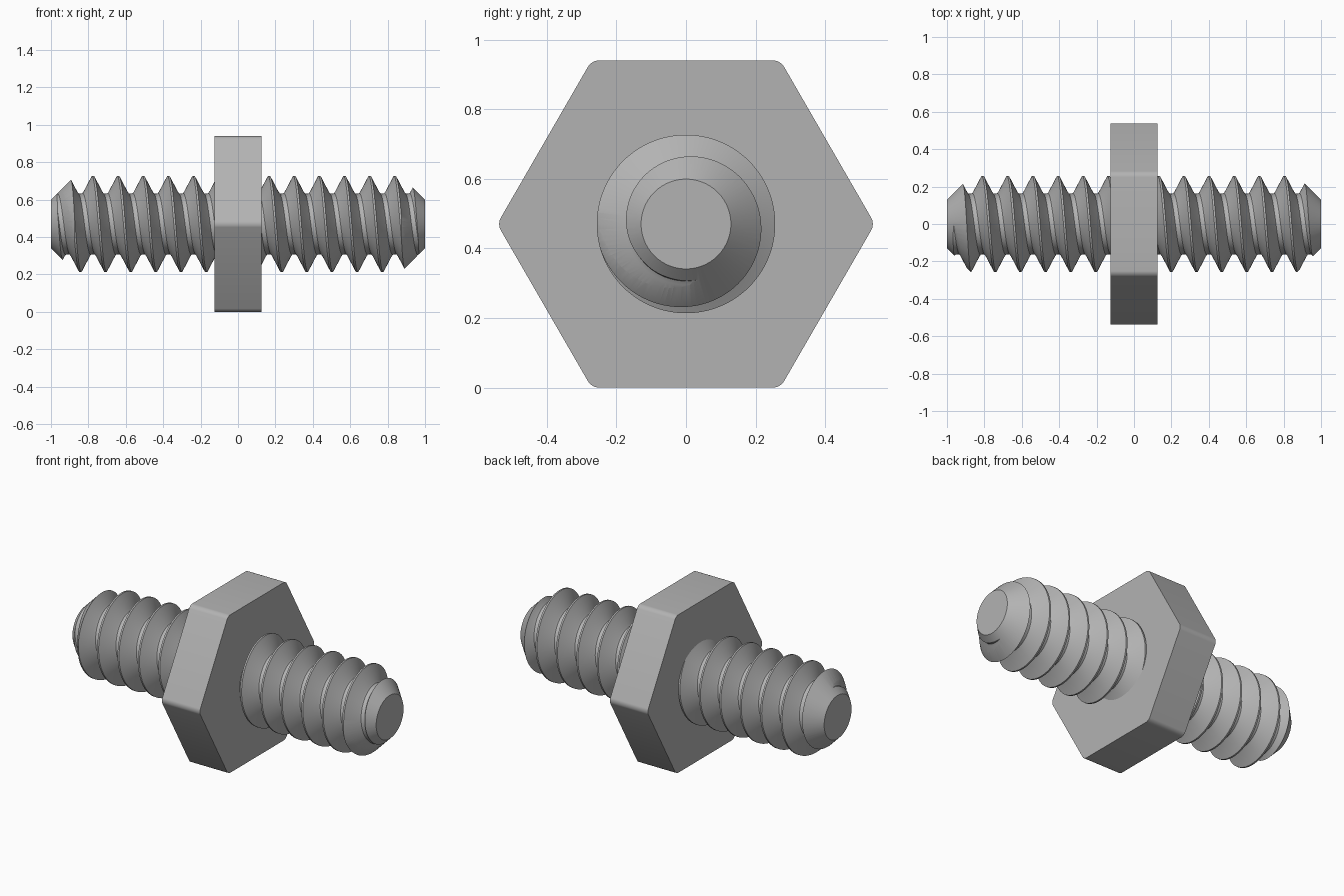
import bpy, bmesh, math
from mathutils import Vector

AXIS_Z = 0.47      # height of the centre line
PITCH = 0.1345     # thread advance per turn
SEGS = 96          # steps around the axis

if "Cube" in bpy.data.objects:
    bpy.data.objects.remove(bpy.data.objects["Cube"], do_unlink=True)

steel = bpy.data.materials.new("plain_grey_steel")
steel.use_nodes = True
grey = (0.45, 0.45, 0.45, 1)
steel.diffuse_color = grey
steel.node_tree.nodes["Principled BSDF"].inputs["Base Color"].default_value = grey


def ring_point(x, r, angle):
    return Vector((x, r * math.cos(angle), AXIS_Z + r * math.sin(angle)))


def finish(bm, name):
    bmesh.ops.recalc_face_normals(bm, faces=bm.faces)
    mesh = bpy.data.meshes.new(name)
    bm.to_mesh(mesh)
    bm.free()
    obj = bpy.data.objects.new(name, mesh)
    mesh.materials.append(steel)
    bpy.context.collection.objects.link(obj)
    return obj


def shade(obj, degrees):
    bpy.ops.object.select_all(action="DESELECT")
    obj.select_set(True)
    bpy.context.view_layer.objects.active = obj
    bpy.ops.object.shade_smooth_by_angle(angle=math.radians(degrees))


def lathe(name, profile):
    """Closed solid of revolution about the centre line."""
    bm = bmesh.new()
    rings = [[bm.verts.new(ring_point(x, r, math.tau * j / SEGS)) for j in range(SEGS)]
             for x, r in profile]
    for a, b in zip(rings, rings[1:]):
        for j in range(SEGS):
            k = (j + 1) % SEGS
            bm.faces.new((a[j], a[k], b[k], b[j]))
    bm.faces.new(rings[0])
    bm.faces.new(rings[-1])
    return finish(bm, name)


def helical_rod(name, profile, crest_x, first, turns):
    """Sweep one thread period along a helix, each turn welded to the next."""
    bm = bmesh.new()
    m = len(profile)
    rows = []
    for i in range(turns * m + 1):
        dx, r = profile[i % m]
        u = crest_x + (first + i // m) * PITCH + dx
        rows.append([bm.verts.new(ring_point(u + PITCH * j / SEGS, r, math.tau * j / SEGS))
                     for j in range(SEGS)])
    last = len(rows) - 1 - m
    for i in range(last):
        for j in range(SEGS):
            end = j == SEGS - 1
            a, b = rows[i][j], rows[i + 1][j]
            c = rows[i + 1 + m][0] if end else rows[i + 1][j + 1]
            d = rows[i + m][0] if end else rows[i][j + 1]
            bm.faces.new((a, b, c, d))
    bmesh.ops.delete(bm, geom=[v for v in bm.verts if not v.link_faces], context="VERTS")
    # Close both open ends with fans to the axis
    for side in (-1, 1):
        rim = [e for e in bm.edges if e.is_boundary and e.verts[0].co.x * side > 0]
        x = sum(e.verts[0].co.x for e in rim) / len(rim)
        hub = bm.verts.new((x, 0, AXIS_Z))
        for e in rim:
            bm.faces.new((e.verts[0], e.verts[1], hub))
    return finish(bm, name)


# Threaded rod, trimmed to length with chamfered tips
flank = [(0.055, 0.164), (0.047, 0.175), (0.005, 0.2565)]
period = ([(-PITCH / 2, 0.162)] + [(-x, r) for x, r in flank] + flank[::-1])
rod = helical_rod("threaded_rod", period, 0.1324, -10, 20)
envelope = lathe("rod_trim_helper", [(-1, 0.129), (-0.86, 0.27), (0.86, 0.27), (1, 0.129)])
trim = rod.modifiers.new("trim", "BOOLEAN")
trim.operation = "INTERSECT"
trim.solver = "EXACT"
trim.object = envelope
bpy.context.view_layer.objects.active = rod
bpy.ops.object.modifier_apply(modifier=trim.name)
bpy.data.objects.remove(envelope, do_unlink=True)
shade(rod, 32)

# Hexagonal collar with softened corners
bm = bmesh.new()
radius = 0.47 / math.cos(math.pi / 6)
hexagon = [bm.verts.new(ring_point(-0.125, radius, math.pi * k / 3)) for k in range(6)]
base = bm.faces.new(hexagon)
top = bmesh.ops.extrude_face_region(bm, geom=[base])["geom"]
bmesh.ops.translate(bm, vec=(0.25, 0, 0), verts=[g for g in top if isinstance(g, bmesh.types.BMVert)])
if not base.is_valid or len(bm.faces) < 8:
    bm.faces.new(hexagon)
corners = [e for e in bm.edges if abs(e.verts[0].co.x - e.verts[1].co.x) > 0.2]
bmesh.ops.bevel(bm, geom=corners, offset=0.02, offset_type="OFFSET", segments=6,
                profile=0.5, affect="EDGES")
collar = finish(bm, "hex_collar")
shade(collar, 30)
